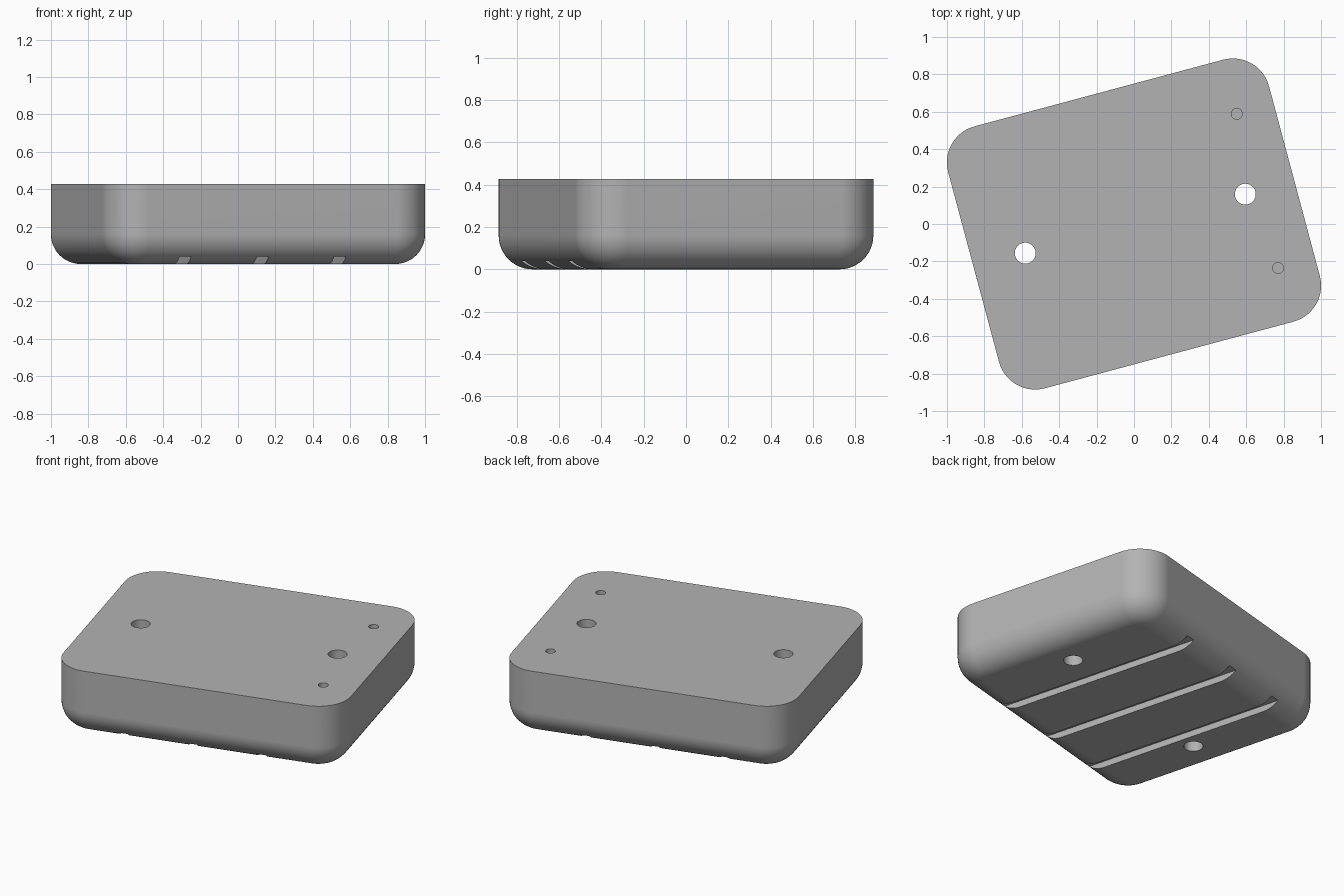
import bpy, bmesh
from math import sin, cos, pi, radians, sqrt

cube = bpy.data.objects.get("Cube")
if cube:
    bpy.data.objects.remove(cube, do_unlink=True)

TURN = radians(15)
HALF_X, HALF_Y, HEIGHT = 0.888, 0.725, 0.427
CORNER, FILLET = 0.2, 0.16

grey = bpy.data.materials.new("plain grey")
grey.use_nodes = True
colour = (0.45, 0.45, 0.45, 1)
grey.diffuse_color = colour
grey.node_tree.nodes["Principled BSDF"].inputs["Base Color"].default_value = colour


def make_object(name, bm):
    bmesh.ops.recalc_face_normals(bm, faces=bm.faces)
    mesh = bpy.data.meshes.new(name)
    bm.to_mesh(mesh)
    bm.free()
    mesh.materials.append(grey)
    obj = bpy.data.objects.new(name, mesh)
    bpy.context.collection.objects.link(obj)
    obj.rotation_euler.z = TURN
    return obj


def outline(bm, inset, z, steps=14):
    """Ring of vertices around a rounded rectangle."""
    ring = []
    r = CORNER - inset
    corners = [(1, 1), (-1, 1), (-1, -1), (1, -1)]
    for quarter, (sx, sy) in enumerate(corners):
        for i in range(steps + 1):
            a = (quarter + i / steps) * pi / 2
            ring.append(bm.verts.new((sx * (HALF_X - CORNER) + r * cos(a),
                                      sy * (HALF_Y - CORNER) + r * sin(a), z)))
    return ring


# Block: rounded outline lofted upward through the bottom fillet
bm = bmesh.new()
rings = []
for i in range(13):
    a = i / 12 * pi / 2
    rings.append(outline(bm, FILLET * (1 - sin(a)), FILLET * (1 - cos(a))))
rings.append(outline(bm, 0, HEIGHT))
for low, high in zip(rings, rings[1:]):
    for i in range(len(low)):
        j = (i + 1) % len(low)
        bm.faces.new((low[i], low[j], high[j], high[i]))
bm.faces.new(rings[0])
bm.faces.new(rings[-1])
block = make_object("block", bm)


def cut(name, bm):
    """Subtract a shape from the block."""
    cutter = make_object(name, bm)
    cutter.hide_render = True
    mod = block.modifiers.new(name, 'BOOLEAN')
    mod.operation = 'DIFFERENCE'
    mod.solver = 'EXACT'
    mod.object = cutter
    bpy.context.view_layer.objects.active = block
    bpy.ops.object.modifier_apply(modifier=name)
    bpy.data.objects.remove(cutter, do_unlink=True)


def cut_hole(name, x, y, radius, bottom):
    top = HEIGHT + 0.1
    bm = bmesh.new()
    bmesh.ops.create_cone(bm, cap_ends=True, segments=40, radius1=radius,
                          radius2=radius, depth=top - bottom)
    bmesh.ops.translate(bm, vec=(x, y, (top + bottom) / 2), verts=bm.verts)
    cut(name, bm)


# Two through holes on the long axis, two blind pin holes at one end
for side in (-1, 1):
    cut_hole("through_hole", 0.007 + side * 0.609, 0, 0.056, -0.1)
    cut_hole("pin_hole", 0.683, side * 0.427, 0.029, HEIGHT - 0.2)

# Three shallow grooves across the underside
for i in (-1, 0, 1):
    bm = bmesh.new()
    bmesh.ops.create_cube(bm, size=1)
    bmesh.ops.scale(bm, vec=(0.065, 2, 0.08), verts=bm.verts)
    bmesh.ops.translate(bm, vec=(-0.043 + i * 0.428, 0, 0), verts=bm.verts)
    cut("groove", bm)

# Smooth the curves, keep the edges crisp and the flats even
block.select_set(True)
bpy.context.view_layer.objects.active = block
bpy.ops.object.shade_smooth_by_angle(angle=radians(30))
weighted = block.modifiers.new("even_flats", 'WEIGHTED_NORMAL')
weighted.keep_sharp = True
